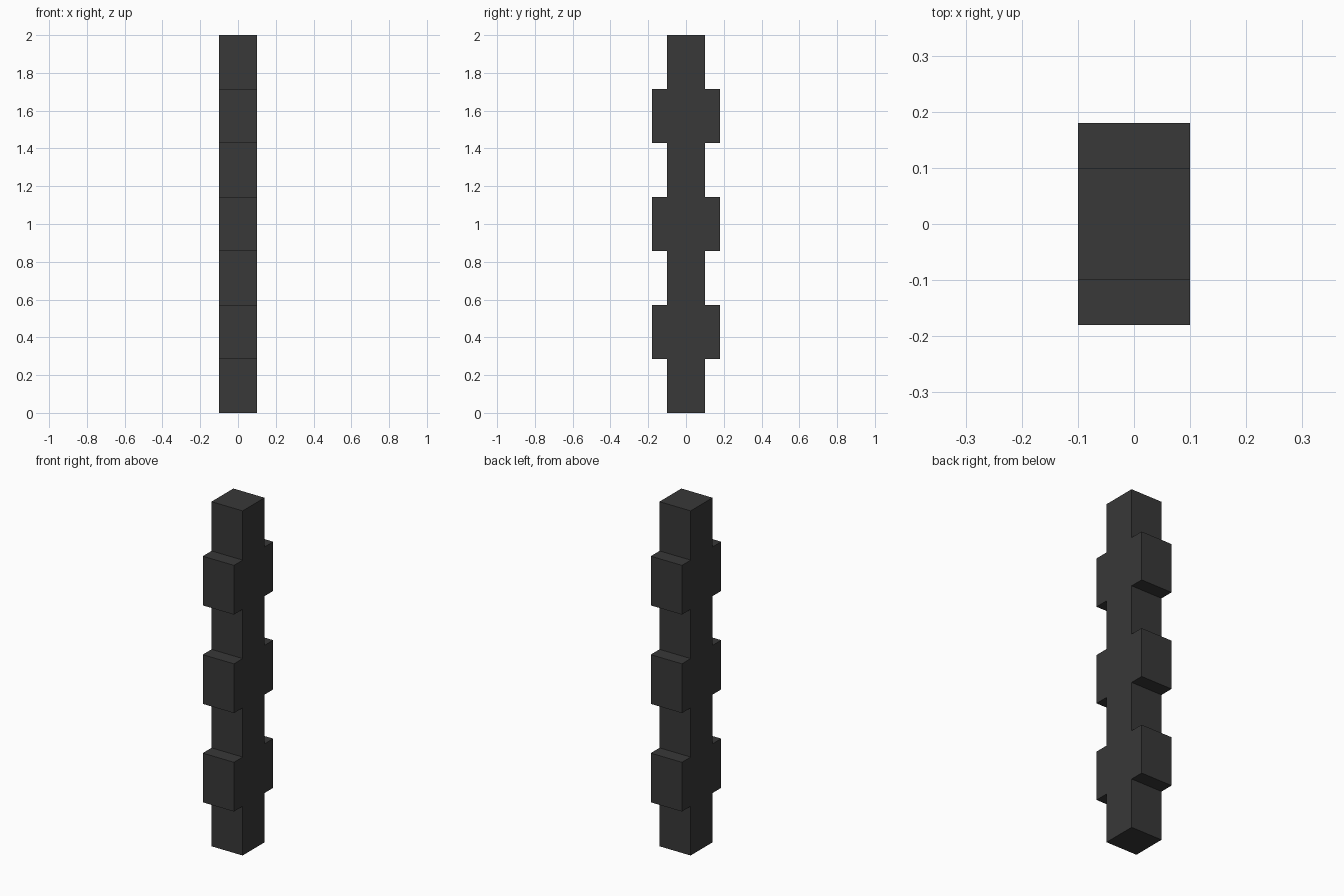
import bpy, bmesh

if "Cube" in bpy.data.objects:
    bpy.data.objects.remove(bpy.data.objects["Cube"])

HALF_X = 0.10      # half width across x
CORE_Y = 0.10      # half depth of the narrow sections
TOOTH_Y = 0.18     # half depth of the wide sections
SECTIONS = 7
STEP = 2.0 / SECTIONS

# Stepped outline of the +y side, climbing from bottom to top
side = []
for i in range(SECTIONS):
    y = TOOTH_Y if i % 2 else CORE_Y
    side += [(y, i * STEP), (y, (i + 1) * STEP)]

# Mirror it to the -y side for a closed profile
profile = side + [(-y, z) for y, z in reversed(side)]

# Extrude the profile across x
bm = bmesh.new()
face = bm.faces.new([bm.verts.new((-HALF_X, y, z)) for y, z in profile])
result = bmesh.ops.extrude_face_region(bm, geom=[face], use_keep_orig=True)
moved = [g for g in result["geom"] if isinstance(g, bmesh.types.BMVert)]
bmesh.ops.translate(bm, verts=moved, vec=(2 * HALF_X, 0, 0))
bmesh.ops.recalc_face_normals(bm, faces=bm.faces[:])

mesh = bpy.data.meshes.new("notched_post")
bm.to_mesh(mesh)
bm.free()
post = bpy.data.objects.new("notched_post", mesh)
bpy.context.collection.objects.link(post)

# Dark finish
dark = bpy.data.materials.new("dark_charcoal")
dark.diffuse_color = (0.04, 0.04, 0.04, 1)
dark.use_nodes = True
dark.node_tree.nodes["Principled BSDF"].inputs["Base Color"].default_value = dark.diffuse_color
mesh.materials.append(dark)
